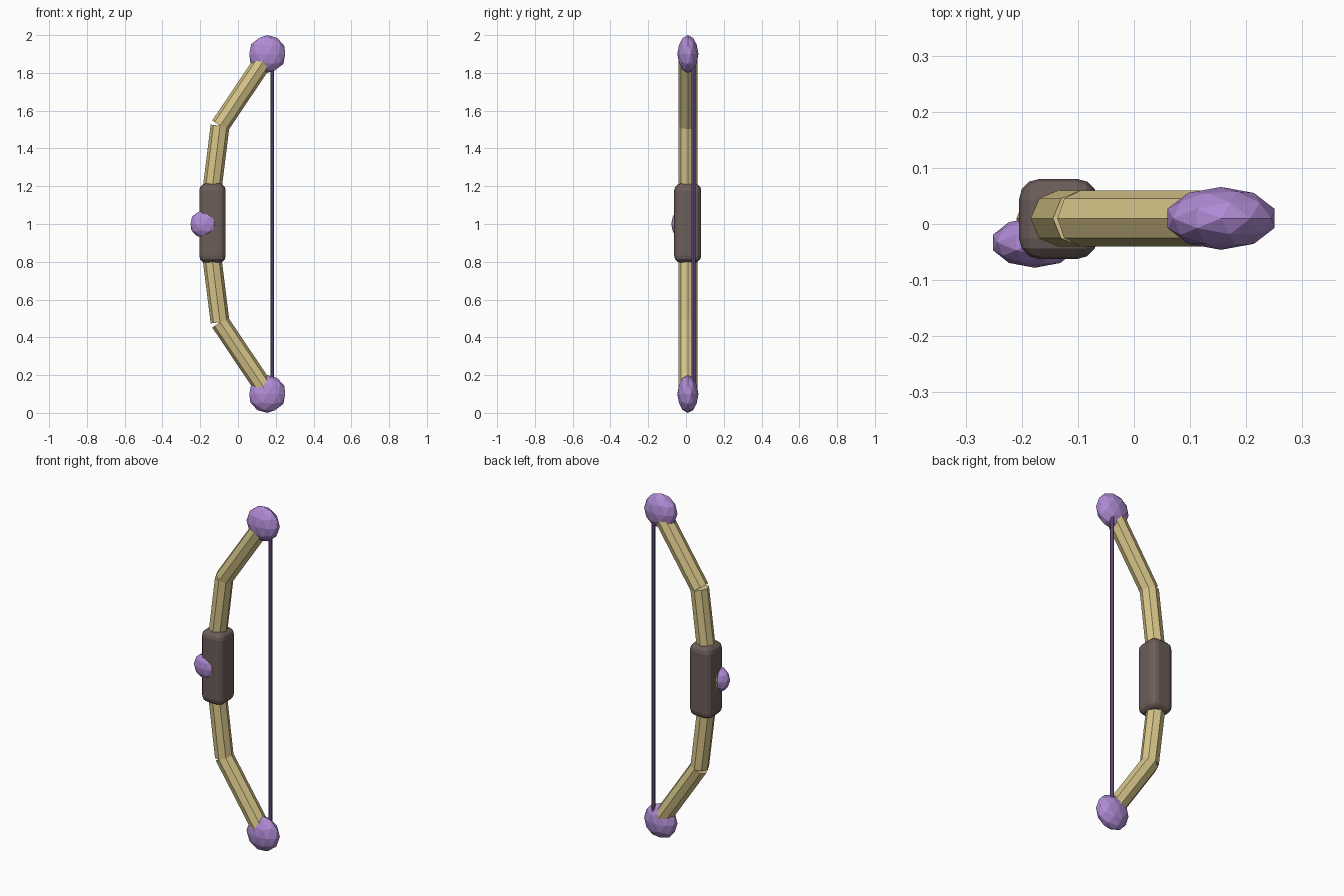
import bpy, bmesh, math
from mathutils import Matrix, Vector

if "Cube" in bpy.data.objects:
    bpy.data.objects.remove(bpy.data.objects["Cube"])


def material(name, rgb):
    m = bpy.data.materials.new(name)
    m.diffuse_color = (*rgb, 1)
    m.use_nodes = True
    m.node_tree.nodes["Principled BSDF"].inputs["Base Color"].default_value = m.diffuse_color
    return m


WOOD = material("pale_wood", (0.68, 0.56, 0.25))
GEM = material("purple_gem", (0.43, 0.26, 0.66))
WRAP = material("brown_wrap", (0.15, 0.11, 0.10))
CORD = material("purple_cord", (0.19, 0.11, 0.30))


def finish(bm, name, mat):
    me = bpy.data.meshes.new(name)
    bm.to_mesh(me)
    bm.free()
    ob = bpy.data.objects.new(name, me)
    me.materials.append(mat)
    bpy.context.collection.objects.link(ob)
    return ob


def rod(name, a, b, y, radius, sides, mat):
    """Prism between two (x, z) points in the plane at depth y."""
    a, b = Vector((a[0], y, a[1])), Vector((b[0], y, b[1]))
    d = b - a
    mtx = Matrix.Translation((a + b) / 2) @ Matrix.Rotation(math.atan2(d.x, d.z), 4, 'Y')
    bm = bmesh.new()
    bmesh.ops.create_cone(bm, cap_ends=True, segments=sides, radius1=radius,
                          radius2=radius, depth=d.length, matrix=mtx)
    return finish(bm, name, mat)


def gem(name, centre, scale):
    bm = bmesh.new()
    mtx = Matrix.Translation(centre) @ Matrix.Diagonal((*scale, 1))
    bmesh.ops.create_icosphere(bm, subdivisions=2, radius=1, matrix=mtx)
    return finish(bm, name, GEM)


# Two limb pieces and a tip gem, mirrored above and below z = 1
for side, s in (("upper", 1), ("lower", -1)):
    root, joint, tip = [(x, 1 + s * h) for x, h in ((-0.16, 0.0), (-0.095, 0.52), (0.16, 0.9))]
    rod(side + "_inner_limb", root, joint, 0.01, 0.05, 8, WOOD)
    rod(side + "_outer_limb", joint, tip, 0.01, 0.05, 8, WOOD)
    gem(side + "_tip_gem", (0.155, 0.01, 1 + s * 0.9), (0.1, 0.056, 0.1))

# Bow string, slightly behind the limbs
rod("bow_string", (0.181, 0.1), (0.181, 1.9), 0.04, 0.01, 8, CORD)

# Rounded grip
bm = bmesh.new()
bmesh.ops.create_cube(bm, size=1, matrix=Matrix.Translation((-0.135, 0.009, 1.005))
                      @ Matrix.Diagonal((0.14, 0.143, 0.42, 1)))
bmesh.ops.bevel(bm, geom=bm.edges[:], offset=0.037, segments=3, profile=0.5,
                affect='EDGES', clamp_overlap=True)
finish(bm, "grip", WRAP)

# Gem set into the front corner of the grip
gem("grip_gem", (-0.177, -0.033, 1.0), (0.078, 0.045, 0.075))
